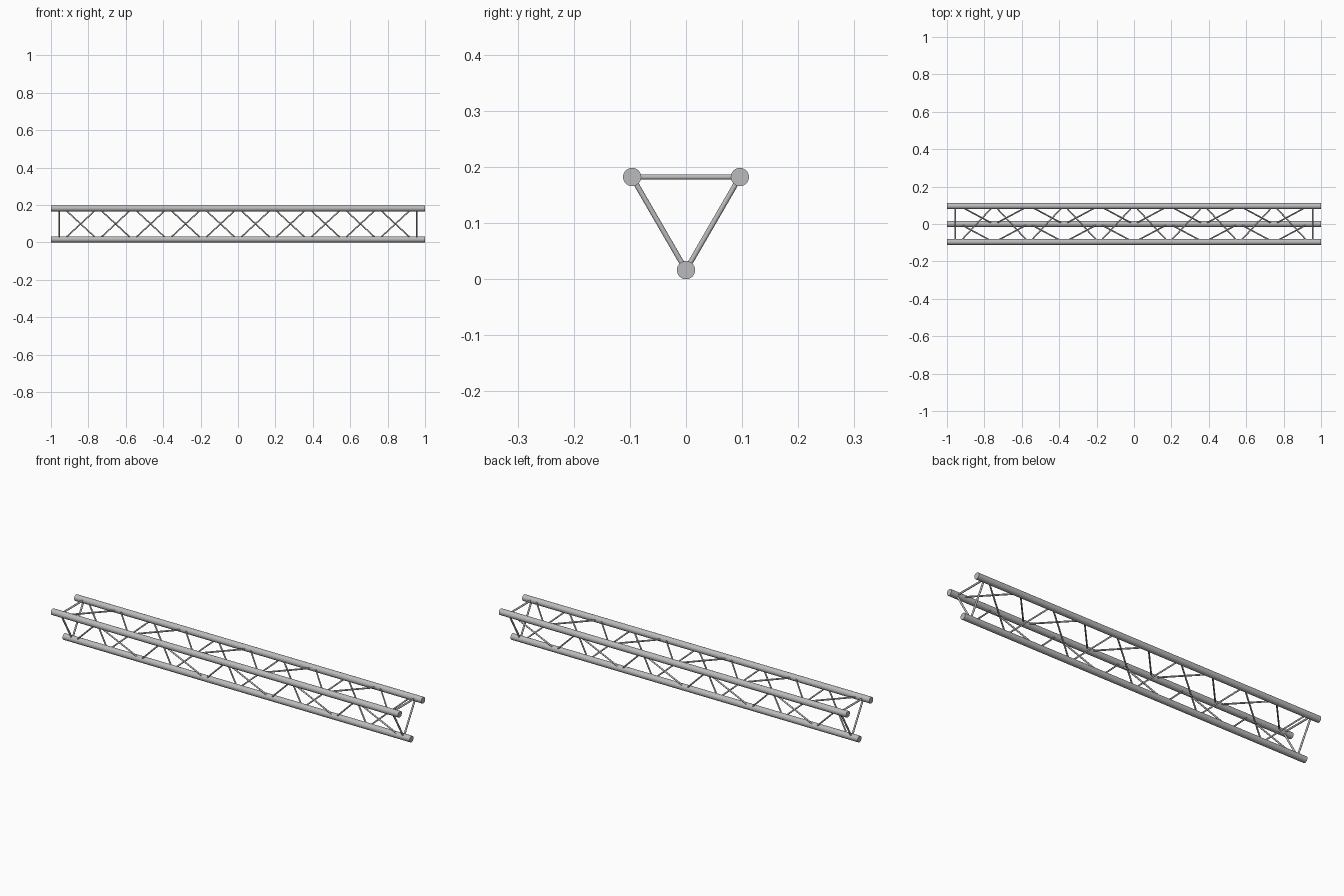
import bpy
from math import pi
from mathutils import Vector

if "Cube" in bpy.data.objects:
    bpy.data.objects.remove(bpy.data.objects["Cube"], do_unlink=True)

metal = bpy.data.materials.new("brushed_aluminium")
metal.use_nodes = True
GREY = (0.5, 0.5, 0.51, 1)
metal.diffuse_color = GREY
metal.node_tree.nodes["Principled BSDF"].inputs["Base Color"].default_value = GREY

CHORD_R, POST_R, LACE_R = 0.0163, 0.0046, 0.0042
STEP, BAYS, POST_X, FLAT = 0.187, 10, 0.955, 0.004


def rod(name, a, b, radius, sides):
    """Capped cylinder from point a to point b."""
    axis = b - a
    bpy.ops.mesh.primitive_cylinder_add(vertices=sides, radius=radius, depth=axis.length,
                                        location=(a + b) / 2,
                                        rotation=axis.to_track_quat('Z', 'Y').to_euler())
    ob = bpy.context.object
    ob.name = name
    ob.data.materials.append(metal)
    bpy.ops.object.shade_smooth_by_angle(angle=pi / 4)


def bent_rod(name, points, radius):
    """Round bar bent along a path of points."""
    curve = bpy.data.curves.new(name, 'CURVE')
    curve.dimensions = '3D'
    curve.bevel_depth = radius
    curve.bevel_resolution = 3
    curve.use_fill_caps = True
    spline = curve.splines.new('POLY')
    spline.points.add(len(points) - 1)
    for target, p in zip(spline.points, points):
        target.co = (*p, 1)
    spline.use_smooth = True
    curve.materials.append(metal)
    bpy.context.collection.objects.link(bpy.data.objects.new(name, curve))


# Main tubes, in order around the triangular section
chords = {
    "front": Vector((0, -0.096, 0.1822)),
    "bottom": Vector((0, 0, CHORD_R)),
    "back": Vector((0, 0.096, 0.1822)),
}
for name, centre in chords.items():
    rod(name + "_main_tube", centre - Vector((1, 0, 0)), centre + Vector((1, 0, 0)), CHORD_R, 32)

# Each side: zigzag lacing that starts on the second chord, plus a post at each end
for side, first, second in (("front_side", "front", "bottom"),
                            ("back_side", "bottom", "back"),
                            ("top_side", "back", "front")):
    path = []
    for k in range(BAYS + 1):
        node = chords[first if k % 2 else second]
        x = (k - BAYS / 2) * STEP
        path += [node + Vector((x - FLAT, 0, 0)), node + Vector((x + FLAT, 0, 0))]
    bent_rod(side + "_lacing", path, LACE_R)
    for end, x in (("right", -POST_X), ("left", POST_X)):
        shift = Vector((x, 0, 0))
        rod(f"{side}_{end}_post", chords[first] + shift, chords[second] + shift, POST_R, 16)
